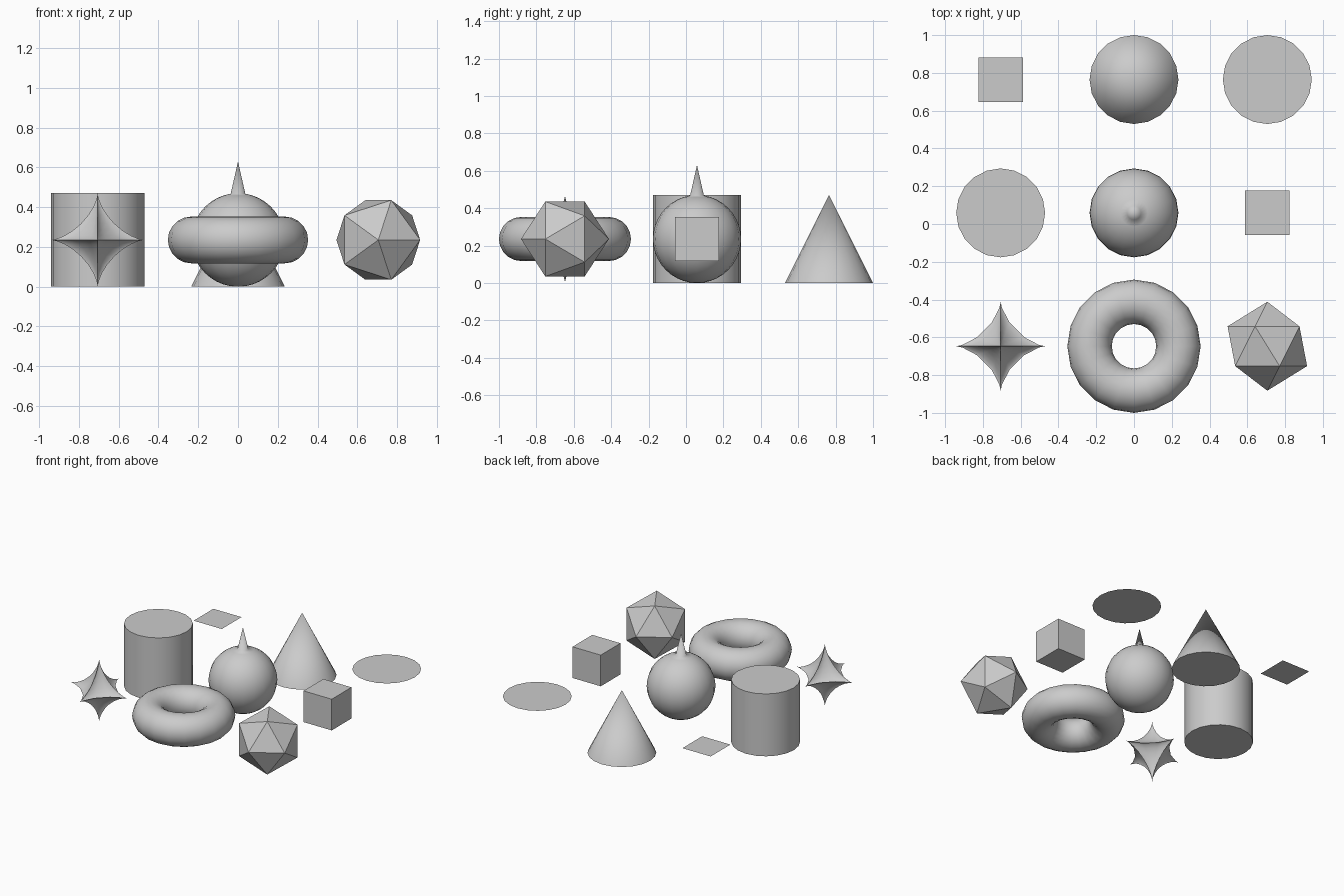
import bpy, bmesh, math
from mathutils import Matrix, Vector

if "Cube" in bpy.data.objects:
    bpy.data.objects.remove(bpy.data.objects["Cube"])

U = 2 / 8.5                      # base radius of every shape
COLS = [-3 * U, 0, 3 * U]        # x positions
FRONT, MID, BACK = -1 + 1.5 * U, -1 + 4.5 * U, -1 + 7.5 * U
SEG = 20


def finish(name, x, y, smooth=None):
    ob = bpy.context.object
    ob.name = name
    ob.location = (x, y, U)
    if smooth == "all":
        bpy.ops.object.shade_smooth()
    elif smooth == "angle":
        bpy.ops.object.shade_smooth_by_angle(angle=math.radians(35))
    return ob


def from_bmesh(name, bm, x, y):
    bmesh.ops.recalc_face_normals(bm, faces=bm.faces)
    me = bpy.data.meshes.new(name)
    bm.to_mesh(me)
    bm.free()
    ob = bpy.data.objects.new(name, me)
    bpy.context.collection.objects.link(ob)
    bpy.ops.object.select_all(action='DESELECT')
    bpy.context.view_layer.objects.active = ob
    ob.select_set(True)
    return ob


mesh = bpy.ops.mesh

# back row: square, cone, disc
mesh.primitive_plane_add(size=U)
finish("square", COLS[0], BACK)
mesh.primitive_cone_add(vertices=SEG, radius1=U, depth=2 * U)
finish("cone", COLS[1], BACK, "angle")
mesh.primitive_circle_add(vertices=SEG, radius=U, fill_type='NGON')
finish("disc", COLS[2], BACK)

# middle row: cylinder, sphere with its pole pulled up into a spike, cube
mesh.primitive_cylinder_add(vertices=SEG, radius=U, depth=2 * U)
finish("cylinder", COLS[0], MID, "angle")
mesh.primitive_uv_sphere_add(segments=SEG, ring_count=SEG, radius=U)
ball = finish("spiked_sphere", COLS[1], MID, "all")
max(ball.data.vertices, key=lambda v: v.co.z).co.z = 1.68 * U
mesh.primitive_cube_add(size=U)
finish("cube", COLS[2], MID)

# front row: torus
mesh.primitive_torus_add(major_segments=SEG, minor_segments=SEG,
                         major_radius=U, minor_radius=U / 2)
finish("torus", COLS[1], FRONT, "all")

# front row: six-pointed star with inward-curving (cubed sine) surface
bm = bmesh.new()
rings = []
for i in range(1, SEG):
    v = math.pi * (i / SEG - 0.5)
    rings.append([bm.verts.new((U * (math.cos(a) * math.cos(v)) ** 3,
                                U * (math.sin(a) * math.cos(v)) ** 3,
                                U * math.sin(v) ** 3))
                  for a in (2 * math.pi * j / SEG for j in range(SEG))])
low, high = bm.verts.new((0, 0, -U)), bm.verts.new((0, 0, U))
for j in range(SEG):
    k = (j + 1) % SEG
    bm.faces.new((low, rings[0][k], rings[0][j]))
    bm.faces.new((high, rings[-1][j], rings[-1][k]))
    for a, b in zip(rings, rings[1:]):
        bm.faces.new((a[j], a[k], b[k], b[j]))
from_bmesh("star", bm, COLS[0], FRONT)
finish("star", COLS[0], FRONT, "angle")

# front row: icosahedron, the hull of three golden rectangles
bm = bmesh.new()
phi = (1 + math.sqrt(5)) / 2
s = U / math.hypot(1, phi)
for p in (-s, s):
    for q in (-s * phi, s * phi):
        for co in ((0, p, q), (p, q, 0), (q, 0, p)):
            bm.verts.new(Vector(co))
bmesh.ops.convex_hull(bm, input=bm.verts)
bm.transform(Matrix.Rotation(math.atan(1 / phi), 4, 'Z'))
from_bmesh("icosahedron", bm, COLS[2], FRONT)
finish("icosahedron", COLS[2], FRONT)
